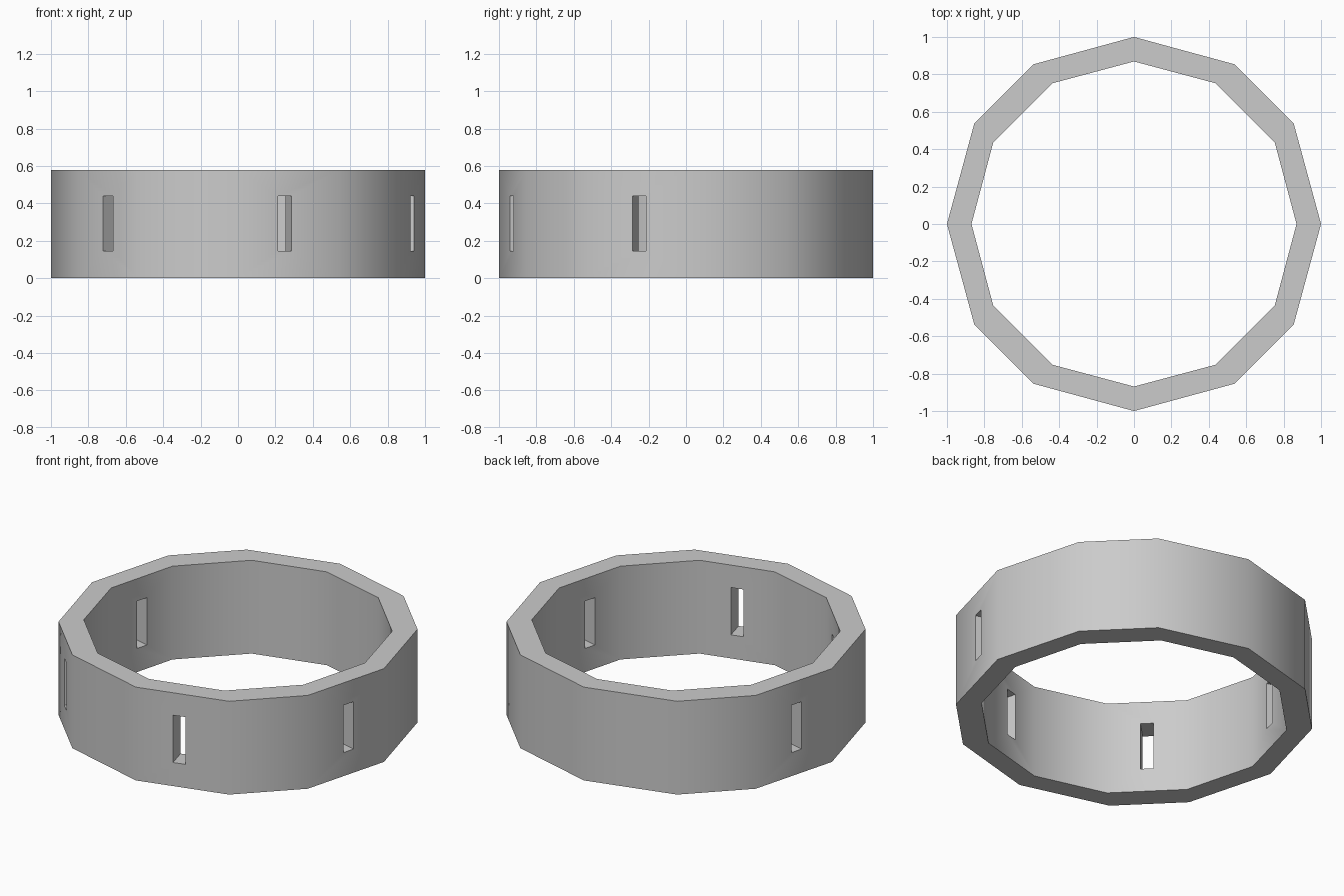
import bpy, bmesh
from math import radians, cos, sin, atan2, hypot, pi

if "Cube" in bpy.data.objects:
    bpy.data.objects.remove(bpy.data.objects["Cube"])

HEIGHT = 0.578

def loop_points(axis_r, diag_a, diag_b):
    """Twelve-sided outline: one axis point and two diagonal points per quarter."""
    quarter = [(axis_r, 0), (diag_a, diag_b), (diag_b, diag_a)]
    pts = []
    for q in range(4):
        c, s = round(cos(q * pi / 2)), round(sin(q * pi / 2))
        pts += [(c * x - s * y, s * x + c * y) for x, y in quarter]
    return pts

# Ring body
outer = loop_points(1.0, 0.854, 0.537)
inner = loop_points(0.869, 0.753, 0.434)
bm = bmesh.new()
rings = [[bm.verts.new((x, y, z)) for x, y in pts]
         for pts, z in ((outer, 0), (outer, HEIGHT), (inner, HEIGHT), (inner, 0))]
for k in range(4):
    a, b = rings[k], rings[(k + 1) % 4]
    for i in range(12):
        j = (i + 1) % 12
        bm.faces.new((a[i], a[j], b[j], b[i]))
bmesh.ops.recalc_face_normals(bm, faces=bm.faces)
mesh = bpy.data.meshes.new("ring_body")
bm.to_mesh(mesh)
bm.free()
ring = bpy.data.objects.new("ring_body", mesh)
bpy.context.collection.objects.link(ring)

# Radial slots through four of the sides
for deg in (-135, -75, -15, 165):
    t = radians(deg)
    bpy.ops.mesh.primitive_cube_add(
        size=1, location=(0.9 * cos(t), 0.9 * sin(t), 0.2925), rotation=(0, 0, t))
    cutter = bpy.context.object
    cutter.name = "slot_cutter"
    cutter.scale = (0.4, 0.074, 0.293)
    cutter.hide_render = True
    mod = ring.modifiers.new("slot", 'BOOLEAN')
    mod.operation = 'DIFFERENCE'
    mod.solver = 'EXACT'
    mod.object = cutter
    bpy.ops.object.select_all(action='DESELECT')
    ring.select_set(True)
    bpy.context.view_layer.objects.active = ring
    bpy.ops.object.modifier_apply(modifier=mod.name)
    bpy.data.objects.remove(cutter)

# Smooth walls with crisp rims
bpy.ops.object.shade_smooth_by_angle(angle=radians(45))
